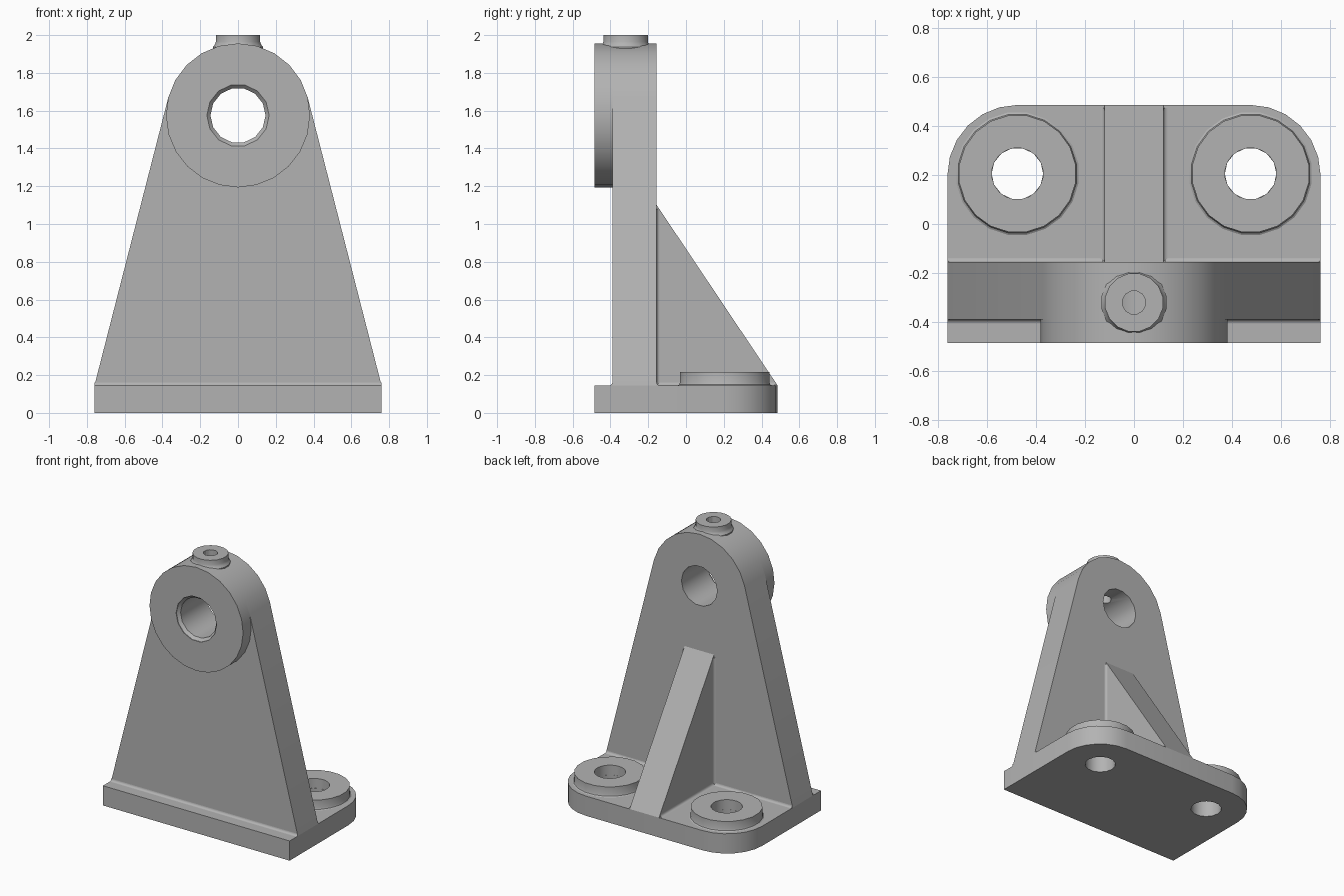
import bpy, bmesh, math
from mathutils import Vector

if "Cube" in bpy.data.objects:
    bpy.data.objects.remove(bpy.data.objects["Cube"])

metal = bpy.data.materials.new("cast grey")
metal.diffuse_color = (0.45, 0.45, 0.45, 1)
metal.use_nodes = True
metal.node_tree.nodes["Principled BSDF"].inputs["Base Color"].default_value = metal.diffuse_color


def finish(name, bm):
    bmesh.ops.recalc_face_normals(bm, faces=bm.faces[:])
    mesh = bpy.data.meshes.new(name)
    bm.to_mesh(mesh)
    bm.free()
    mesh.materials.append(metal)
    ob = bpy.data.objects.new(name, mesh)
    bpy.context.collection.objects.link(ob)
    return ob


def prism(name, points, axis, lo, hi):
    """Extrude a 2D outline along an axis (outline uses the other two axes in order)."""
    def place(p, t):
        return {"x": (t, *p), "y": (p[0], t, p[1]), "z": (*p, t)}[axis]
    bm = bmesh.new()
    face = bm.faces.new([bm.verts.new(place(p, lo)) for p in points])
    out = bmesh.ops.extrude_face_region(bm, geom=[face])
    verts = [v for v in out["geom"] if isinstance(v, bmesh.types.BMVert)]
    step = Vector(place((0, 0), hi - lo))
    bmesh.ops.translate(bm, verts=verts, vec=step)
    return finish(name, bm)


def lathe(name, profile, n, centre, axis="z"):
    """Closed (radius, height) profile turned about an axis; radius 0 is the axis itself."""
    bm = bmesh.new()
    rings = []
    for r, h in profile:
        ring = []
        for i in range(n):
            a = 2 * math.pi * (i + 0.5) / n + math.pi / 2
            c, s = r * math.cos(a), r * math.sin(a)
            ring.append(bm.verts.new(Vector(centre) + Vector((c, s, h) if axis == "z" else (c, h, s))))
        rings.append(ring)
    for a, b in zip(rings, rings[1:] + rings[:1]):
        for i in range(n):
            j = (i + 1) % n
            bm.faces.new((a[i], a[j], b[j], b[i]))
    bmesh.ops.remove_doubles(bm, verts=bm.verts[:], dist=1e-5)
    bmesh.ops.dissolve_degenerate(bm, edges=bm.edges[:], dist=1e-6)
    return finish(name, bm)


def arc(cx, cy, r, a0, a1, n):
    return [(cx + r * math.cos(math.radians(a0 + (a1 - a0) * i / n)),
             cy + r * math.sin(math.radians(a0 + (a1 - a0) * i / n))) for i in range(n + 1)]


def cut(ob, cutters):
    bpy.context.view_layer.objects.active = ob
    for c in cutters:
        m = ob.modifiers.new("cut", "BOOLEAN")
        m.operation, m.solver, m.object = "DIFFERENCE", "EXACT", c
        bpy.ops.object.modifier_apply(modifier=m.name)


def fillet(name, u, v, su, sv, axis, lo, hi, r=0.016):
    """Concave corner strip at (u, v), opening toward signs su, sv."""
    curve = [(u + su * r * (1 - math.cos(t)), v + sv * r * (1 - math.sin(t)))
             for t in [math.pi / 2 * i / 4 for i in range(5)]]
    return prism(name, [(u, v)] + curve, axis, lo, hi)


W, FRONT, BACK, TOP = 0.76, -0.485, 0.485, 0.145
UP_F, UP_B = -0.39, -0.155
HUB_Z, HUB_R = 1.575, 0.381
HX, HY = 0.475, 0.205
OIL = (0, -0.32, 0)

# Cutters for the bolt holes, shaft bore and oil hole
bolts = [lathe("bolt_cutter", [(0, -0.1), (0.105, -0.1), (0.105, 0.4), (0, 0.4)], 14, (s * HX, HY, 0))
         for s in (-1, 1)]
bore = lathe("bore_cutter", [(0, -0.6), (0.165, -0.6), (0.165, FRONT + 0.005), (0.146, FRONT + 0.025),
                             (0.146, 0), (0, 0)], 14, (0, 0, HUB_Z), "y")
oil = lathe("oil_cutter", [(0, 1.6), (0.048, 1.6), (0.048, 2.1), (0, 2.1)], 12, OIL)

# Base plate with rounded rear corners
base = prism("base_plate", [(-W, FRONT), (W, FRONT)] + arc(HX, 0.2, 0.285, 0, 90, 6)
             + arc(-HX, 0.2, 0.285, 90, 180, 6), "z", 0, TOP)
cut(base, bolts)

# Tapered upright whose sides run tangent into the round head
dist = math.hypot(W, HUB_Z - TOP)
tan_a = math.degrees(math.acos(HUB_R / dist) - math.atan2(HUB_Z - TOP, W))
head = arc(0, HUB_Z, HUB_R, tan_a, 180 - tan_a, 10)
upright = prism("upright", [(-W, TOP), (W, TOP)] + head, "y", UP_F, UP_B)
cut(upright, [bore, oil])

# Hub pad standing proud of the upright's front
pad = head + arc(0, HUB_Z, HUB_R, 180 - tan_a, 360 + tan_a, 14)[1:-1]
hub = prism("hub", pad, "y", FRONT, UP_F)
cut(hub, [bore, oil])

# Oil boss on the head
oil_boss = lathe("oil_boss", [(0, 1.85), (0.135, 1.85), (0.135, 1.938), (0.125, 1.95), (0.12, 1.965),
                              (0.12, 2.0), (0, 2.0)], 16, OIL)
cut(oil_boss, [bore, oil])

# Bolt bosses with flared feet
for side, s in (("left", -1), ("right", 1)):
    lathe("bolt_boss_" + side, [(0.105, TOP), (0.252, TOP), (0.244, TOP + 0.005), (0.24, TOP + 0.016),
                                (0.24, 0.217), (0.105, 0.217)], 20, (s * HX, HY, 0))

# Triangular stiffening rib
prism("rib", [(UP_B, TOP), (BACK, TOP), (UP_B, 1.1)], "x", -0.12, 0.12)

# Casting fillets along the inside corners
fillet("front_foot_fillet", UP_F, TOP, -1, 1, "x", -W, W)
for side, s in (("left", -1), ("right", 1)):
    x0, x1 = sorted((s * 0.12, s * 0.757))
    fillet("rear_foot_fillet_" + side, UP_B, TOP, 1, 1, "x", x0, x1)
    fillet("rib_foot_fillet_" + side, s * 0.12, TOP, s, 1, "y", UP_B, 0.472)
    fillet("rib_wall_fillet_" + side, s * 0.12, UP_B, s, 1, "z", TOP, 1.08)

for c in bolts + [bore, oil]:
    bpy.data.objects.remove(c)

# Smooth round faces, keep hard edges
bpy.ops.object.select_all(action="DESELECT")
for ob in bpy.context.scene.objects:
    ob.select_set(True)
    bpy.context.view_layer.objects.active = ob
bpy.ops.object.shade_smooth_by_angle(angle=math.radians(30))
